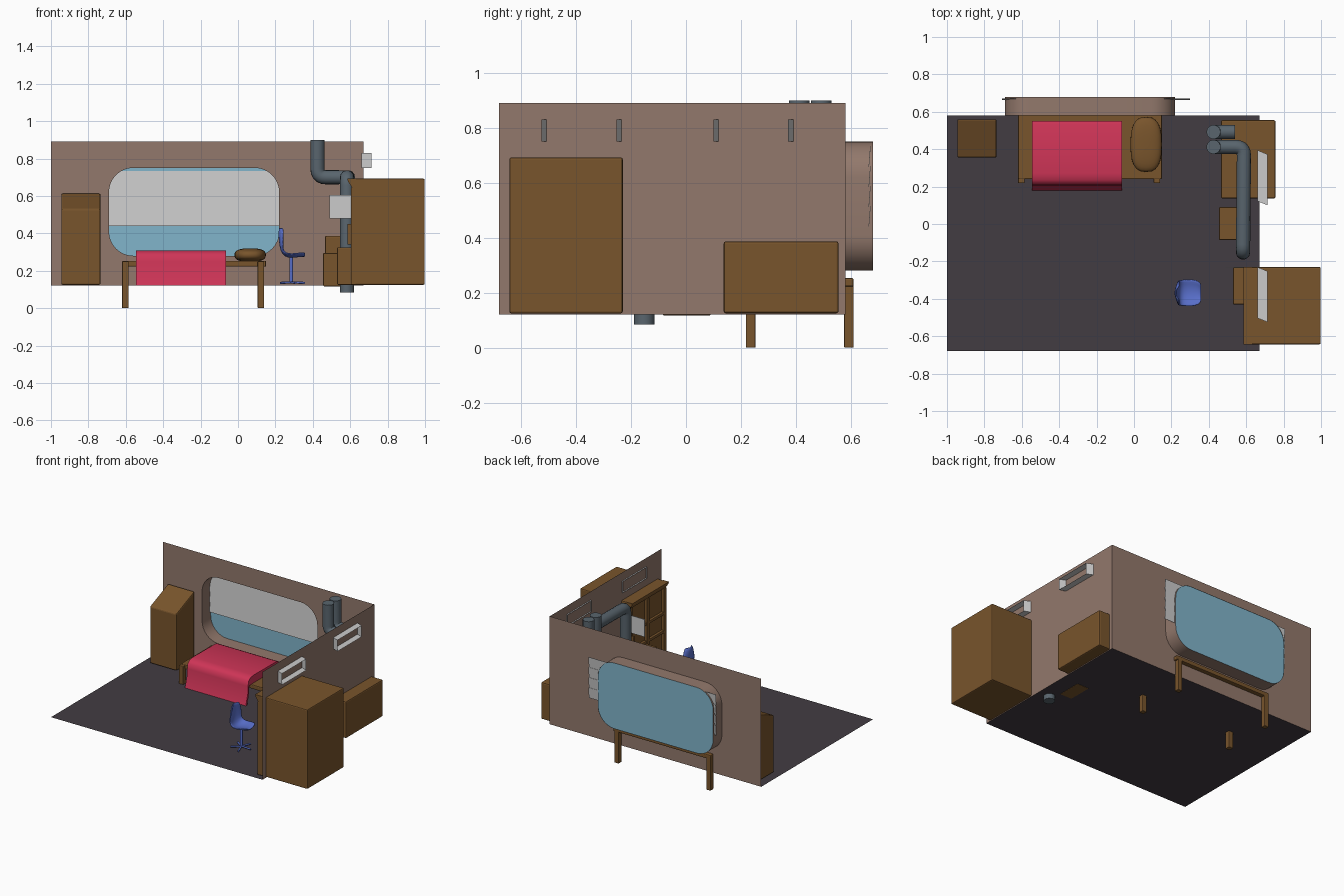
import bpy, bmesh, math
from mathutils import Vector

if "Cube" in bpy.data.objects:
    bpy.data.objects.remove(bpy.data.objects["Cube"])


def mat(name, r, g, b):
    m = bpy.data.materials.new(name)
    m.diffuse_color = (r, g, b, 1)
    m.use_nodes = True
    m.node_tree.nodes["Principled BSDF"].inputs["Base Color"].default_value = m.diffuse_color
    return m


WOOD = mat("wood", 0.19, 0.09, 0.025)
WALL = mat("wall_paint", 0.29, 0.19, 0.15)
FLOOR = mat("floor_dark", 0.055, 0.045, 0.055)
RED = mat("red_cloth", 0.62, 0.035, 0.095)
GLASS = mat("window_blue", 0.22, 0.46, 0.6)
PIPE = mat("pipe_steel", 0.1, 0.13, 0.155)
BLUE = mat("chair_blue", 0.1, 0.16, 0.6)


def mesh(name, verts, faces, material=None):
    me = bpy.data.meshes.new(name)
    me.from_pydata(verts, [], faces)
    ob = bpy.data.objects.new(name, me)
    bpy.context.collection.objects.link(ob)
    if material:
        me.materials.append(material)
    return ob


def smooth(ob, angle=40):
    bpy.ops.object.select_all(action='DESELECT')
    ob.select_set(True)
    bpy.context.view_layer.objects.active = ob
    bpy.ops.object.shade_smooth_by_angle(angle=math.radians(angle))


def box(name, lo, hi, material=None, bevel=0.0, front_drop=0.0):
    # corner-to-corner box; front_drop lowers the front top edge
    v = [(x, y, z - (front_drop if (z == hi[2] and y == lo[1]) else 0))
         for x in (lo[0], hi[0]) for y in (lo[1], hi[1]) for z in (lo[2], hi[2])]
    f = [(0, 1, 3, 2), (4, 6, 7, 5), (0, 4, 5, 1), (2, 3, 7, 6), (0, 2, 6, 4), (1, 5, 7, 3)]
    ob = mesh(name, v, f, material)
    if bevel:
        m = ob.modifiers.new("bevel", 'BEVEL')
        m.width, m.segments = bevel, 2
    return ob


def prism(name, profile, axis_lo, axis_hi, axis, material, bevel=0.0):
    # extrude a profile along x (points are y,z) or y (points are x,z)
    put = (lambda a, p: (a, p[0], p[1])) if axis == 'x' else (lambda a, p: (p[0], a, p[1]))
    n = len(profile)
    v = [put(a, p) for a in (axis_lo, axis_hi) for p in profile]
    f = [tuple(range(n)), tuple(range(2 * n - 1, n - 1, -1))]
    f += [(i, n + i, n + (i + 1) % n, (i + 1) % n) for i in range(n)]
    ob = mesh(name, v, f, material)
    bm = bmesh.new()
    bm.from_mesh(ob.data)
    bmesh.ops.recalc_face_normals(bm, faces=bm.faces)
    bm.to_mesh(ob.data)
    bm.free()
    if bevel:
        m = ob.modifiers.new("bevel", 'BEVEL')
        m.width, m.segments = bevel, 2
    return ob


def tube(name, pts, radius, material, bend=0.045):
    # swept pipe with rounded elbows
    pts = [Vector(p) for p in pts]
    path = [pts[0]]
    for a, b, c in zip(pts, pts[1:], pts[2:]):
        p, q = b + (a - b).normalized() * bend, b + (c - b).normalized() * bend
        path += [p.lerp(b, t).lerp(b.lerp(q, t), t) for t in (0, 0.2, 0.4, 0.6, 0.8, 1)]
    path.append(pts[-1])
    cu = bpy.data.curves.new(name, 'CURVE')
    cu.dimensions, cu.bevel_depth, cu.bevel_resolution = '3D', radius, 5
    cu.use_fill_caps = True
    s = cu.splines.new('POLY')
    s.points.add(len(path) - 1)
    for sp, p in zip(s.points, path):
        sp.co = (*p, 1)
    ob = bpy.data.objects.new(name, cu)
    bpy.context.collection.objects.link(ob)
    cu.materials.append(material)
    bpy.ops.object.select_all(action='DESELECT')
    ob.select_set(True)
    bpy.context.view_layer.objects.active = ob
    bpy.ops.object.convert(target='MESH')
    smooth(bpy.context.object)


# room shell: floor, right wall, back wall with rounded window opening
mesh("floor", [(-1, -.68, .12), (.67, -.68, .12), (.67, .58, .12), (-1, .58, .12)], [(0, 1, 2, 3)], FLOOR)
mesh("right_wall", [(.67, -.68, .12), (.67, .58, .12), (.67, .58, .89), (.67, -.68, .89)], [(0, 3, 2, 1)], WALL)

x0, x1, z0, z1, r = -.69, .22, .28, .75, .13
ring = []
for k, (cx, cz) in enumerate([(x1 - r, z1 - r), (x0 + r, z1 - r), (x0 + r, z0 + r), (x1 - r, z0 + r)]):
    for i in range(9):
        a = math.radians(90 * k + 90 * i / 8)
        ring.append((cx + r * math.cos(a), cz + r * math.sin(a)))
n = len(ring)

bm = bmesh.new()
for loop in (ring, [(-1, .12), (.67, .12), (.67, .89), (-1, .89)]):
    vs = [bm.verts.new((x, .58, z)) for x, z in loop]
    for a, b in zip(vs, vs[1:] + vs[:1]):
        bm.edges.new((a, b))
bmesh.ops.triangle_fill(bm, use_beauty=True, use_dissolve=False, edges=bm.edges[:], normal=(0, -1, 0))
back = mesh("back_wall", [], [], WALL)
bm.to_mesh(back.data)
bm.free()

recess = mesh("window_recess", [(x, y, z) for y in (.58, .68) for x, z in ring],
              [(i, (i + 1) % n, n + (i + 1) % n, n + i) for i in range(n)], WALL)
smooth(recess)
mesh("window_glass", [(x, .678, z) for x, z in ring], [tuple(range(n))], GLASS)

# window blind slats, slightly tilted and overlapping
for i in range(4):
    z = .44 + i * .0725
    prism(f"blind_slat_{i}", [(.664, z), (.666, z), (.672, z + .076), (.67, z + .076)], -.705, .30, 'x', None)

# skewed vent frames outside the right wall
for i, y in enumerate((-.525, .10)):
    a, b, c, d = (.66, y + .022), (.715, y), (.715, y + .272), (.66, y + .295)
    v = [(p[0], p[1], z) for z in (.75, .83) for p in (a, b, c, d)]
    mesh(f"vent_frame_{i}", v, [(0, 3, 2, 1), (4, 5, 6, 7), (0, 1, 5, 4), (2, 3, 7, 6)])

# bed frame, legs, pillow and blanket
box("bed_board", (-.62, .24, .222), (.15, .61, .253), WOOD, .006)
for x in (-.62, .105):
    for y in (.218, .575):
        box("bed_leg", (x, y, 0), (x + .035, y + .035, .25), WOOD, .004)

bpy.ops.mesh.primitive_uv_sphere_add(segments=24, ring_count=14, location=(.065, .425, .284))
pillow = bpy.context.object
pillow.name = "pillow"
for v in pillow.data.vertices:
    c = [math.copysign(abs(t) ** .75, t) for t in v.co]
    s = 1 / max(1, max(abs(t) for t in c))
    v.co = (c[0] * s * .084, c[1] * s * .147, c[2] * s * .036)
pillow.data.materials.append(WOOD)
smooth(pillow, 60)

blanket = prism("blanket", [(.55, .25), (.55, .298), (.53, .306), (.27, .308), (.235, .303), (.212, .285), (.206, .25),
                            (.203, .2), (.18, .122), (.195, .12), (.216, .19), (.22, .25)],
                -.545, -.065, 'x', RED)
smooth(blanket, 45)

# left cabinet with sloping top
box("left_cabinet", (-.945, .355, .125), (-.735, .56, .615), WOOD, .008, front_drop=.085)

# wardrobe through the right wall, with cornice, frame and drawer unit
box("wardrobe_body", (.622, -.643, .125), (.998, -.23, .692), WOOD, .007)
prism("wardrobe_cornice", [(.63, .692), (.585, .692), (.588, .678), (.61, .645), (.63, .64)], -.643, -.23, 'y', WOOD)
for y in (-.643, -.45, -.26):
    box("wardrobe_stile", (.603, y, .125), (.63, y + .03, .645), WOOD, .003)
for z in (.33, .46):
    box("wardrobe_rail", (.605, -.64, z), (.63, -.232, z + .02), WOOD, .003)
box("drawer_unit", (.53, -.43, .125), (.625, -.23, .325), WOOD, .005)
box("wardrobe_handle", (.585, -.26, .34), (.61, -.245, .45), WOOD, .003)
box("wall_plate", (.49, -.236, .48), (.61, -.232, .605))

# desk box and low stool by the right wall
box("side_cabinet", (.465, .137, .125), (.757, .555, .387), WOOD, .008)
box("low_box", (.455, -.085, .117), (.55, .09, .295), WOOD, .005)

# steel pipes
tube("long_pipe", [(.583, -.152, .085), (.583, -.152, .70), (.588, .412, .70), (.425, .412, .70), (.425, .412, .90)],
     .038, PIPE)
tube("short_pipe", [(.425, .492, .90), (.425, .492, .70), (.54, .492, .70)], .038, PIPE)

# swivel chair: curved shell, post and star base
profile = [(.222, .43, .035), (.22, .39, .058), (.226, .33, .068), (.238, .29, .068), (.265, .272, .072),
           (.31, .275, .074), (.345, .28, .066), (.36, .278, .045)]
verts, faces, m = [], [], 7
for x, z, w in profile:
    back_part = max(0, min(1, (z - .28) / .08))
    for j in range(m):
        t = j / (m - 1) * 2 - 1
        verts.append((x + .022 * t * t * back_part, -.368 + w * t, z + .018 * t * t * (1 - back_part)))
for i in range(len(profile) - 1):
    faces += [(i * m + j, i * m + j + 1, (i + 1) * m + j + 1, (i + 1) * m + j) for j in range(m - 1)]
shell = mesh("chair_shell", verts, faces, BLUE)
so = shell.modifiers.new("thickness", 'SOLIDIFY')
so.thickness, so.offset = .01, 0
sub = shell.modifiers.new("soften", 'SUBSURF')
sub.levels = sub.render_levels = 1
smooth(shell, 60)
tube("chair_post", [(.285, -.368, .135), (.285, -.368, .275)], .009, BLUE)
for i in range(5):
    a = math.radians(72 * i)
    tube(f"chair_foot_{i}", [(.285, -.368, .138),
                             (.285 + .072 * math.cos(a), -.368 + .072 * math.sin(a), .135)], .006, BLUE)
